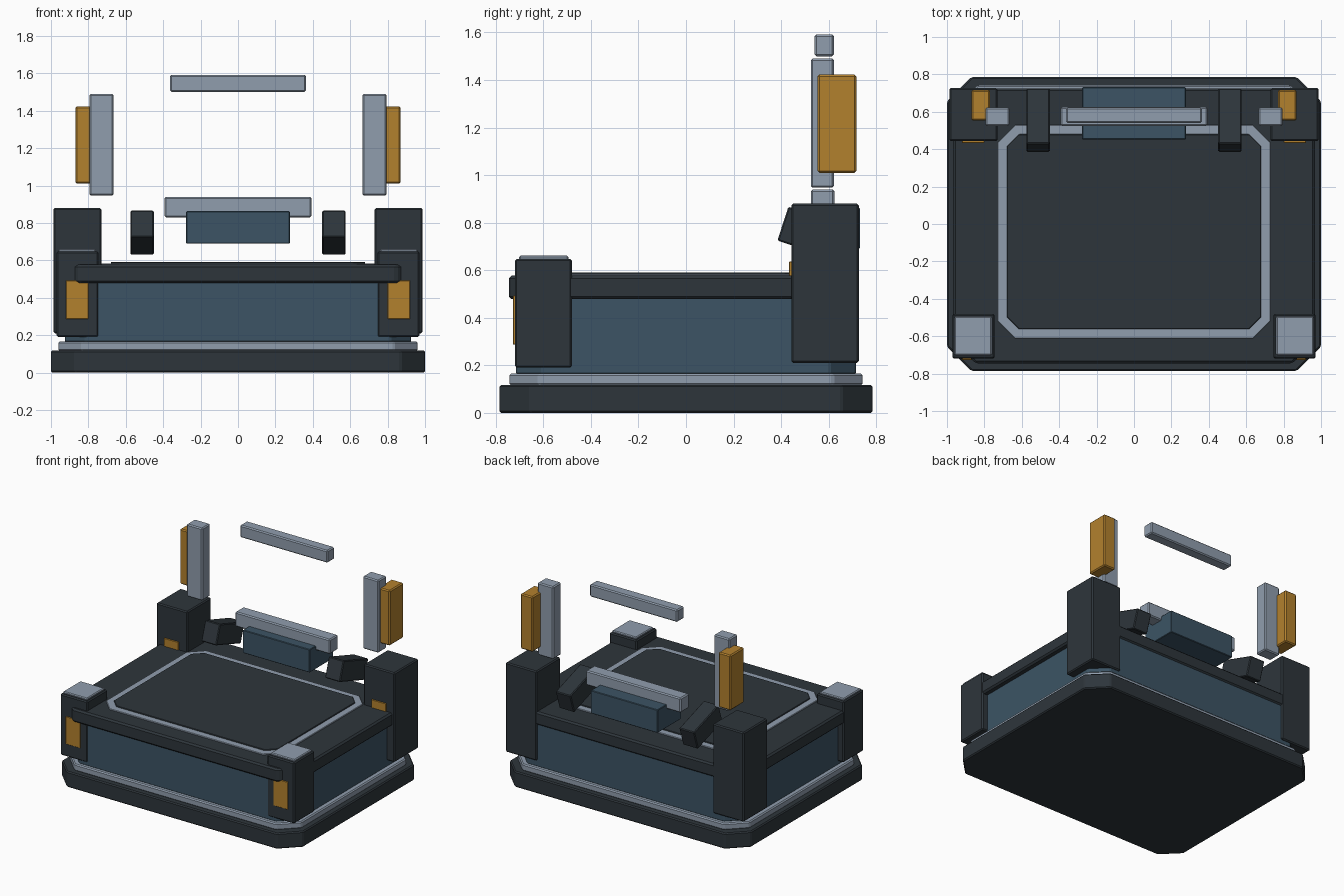
import bpy, bmesh, math

if "Cube" in bpy.data.objects:
    bpy.data.objects.remove(bpy.data.objects["Cube"])


def material(name, rgb):
    m = bpy.data.materials.new(name)
    m.diffuse_color = (*rgb, 1)
    m.use_nodes = True
    m.node_tree.nodes["Principled BSDF"].inputs["Base Color"].default_value = m.diffuse_color
    return m


DARK = material("charcoal", (0.027, 0.036, 0.044))
BLUE = material("slate blue", (0.045, 0.088, 0.128))
LIGHT = material("light steel", (0.28, 0.34, 0.42))
AMBER = material("amber", (0.45, 0.22, 0.027))


def finish(bm, name, mat, bevel):
    bmesh.ops.recalc_face_normals(bm, faces=bm.faces)
    me = bpy.data.meshes.new(name)
    bm.to_mesh(me)
    bm.free()
    me.materials.append(mat)
    ob = bpy.data.objects.new(name, me)
    bpy.context.collection.objects.link(ob)
    if bevel:
        mod = ob.modifiers.new("soft edges", 'BEVEL')
        mod.width = bevel
        mod.segments = 1
    return ob


def outline(x, y0, y1, c):
    """Rectangle with cut corners, symmetric in x."""
    return [(-x + c, y0), (x - c, y0), (x, y0 + c), (x, y1 - c),
            (x - c, y1), (-x + c, y1), (-x, y1 - c), (-x, y0 + c)]


def slab(name, x, y0, y1, z0, z1, c, mat, bevel=0.008):
    bm = bmesh.new()
    f = bm.faces.new([bm.verts.new((*p, z0)) for p in outline(x, y0, y1, c)])
    top = bmesh.ops.extrude_face_region(bm, geom=[f])["geom"]
    bmesh.ops.translate(bm, vec=(0, 0, z1 - z0),
                        verts=[v for v in top if isinstance(v, bmesh.types.BMVert)])
    return finish(bm, name, mat, bevel)


def box(name, xs, ys, zs, mat, bevel=0.008, tilt=0):
    bm = bmesh.new()
    bmesh.ops.create_cube(bm, size=1)
    bmesh.ops.scale(bm, verts=bm.verts,
                    vec=(xs[1] - xs[0], ys[1] - ys[0], zs[1] - zs[0]))
    ob = finish(bm, name, mat, bevel)
    ob.location = (sum(xs) / 2, sum(ys) / 2, sum(zs) / 2)
    ob.rotation_euler.x = math.radians(tilt)
    return ob


def pair(name, xs, *args, **kw):
    """The same box on the right and the left side."""
    box(name + "_right", xs, *args, **kw)
    box(name + "_left", (-xs[1], -xs[0]), *args, **kw)


# Stacked platform
slab("base", 1.0, -0.785, 0.785, 0.0, 0.118, 0.13, DARK)
slab("base_trim", 0.96, -0.743, 0.743, 0.115, 0.166, 0.125, LIGHT)
slab("body", 0.925, -0.715, 0.715, 0.16, 0.49, 0.11, BLUE)
slab("deck", 0.967, -0.745, 0.725, 0.478, 0.577, 0.12, DARK, 0.012)

# Framed panel on the deck
slab("panel_frame", 0.73, -0.613, 0.53, 0.57, 0.584, 0.095, LIGHT, 0.003)
slab("deck_panel", 0.68, -0.562, 0.48, 0.57, 0.591, 0.065, DARK, 0.003)

# Front corner posts with caps and lamps
pair("front_post", (0.745, 0.97), (-0.72, -0.48), (0.19, 0.648), DARK)
pair("front_cap", (0.76, 0.96), (-0.702, -0.495), (0.64, 0.661), LIGHT, 0.006)
pair("front_lamp", (0.80, 0.92), (-0.727, -0.70), (0.287, 0.493), AMBER, 0.002)

# Rear corner posts with small lamps
pair("rear_post", (0.73, 0.987), (0.443, 0.727), (0.21, 0.88), DARK)
pair("rear_lamp", (0.80, 0.92), (0.434, 0.46), (0.56, 0.637), AMBER, 0.002)

# Upright pillars with side blocks
pair("pillar", (0.665, 0.795), (0.525, 0.623), (0.947, 1.49), LIGHT)
pair("pillar_block", (0.77, 0.87), (0.553, 0.717), (1.01, 1.423), AMBER)

# Rear crossbars and console
box("top_bar", (-0.363, 0.363), (0.54, 0.623), (1.50, 1.592), LIGHT)
box("lower_bar", (-0.393, 0.393), (0.525, 0.625), (0.83, 0.94), LIGHT)
box("console", (-0.277, 0.277), (0.452, 0.732), (0.69, 0.863), BLUE, 0.004)

# Tilted brackets beside the console
pair("bracket", (0.45, 0.575), (0.40, 0.71), (0.673, 0.823), DARK, 0.006, tilt=-18)
